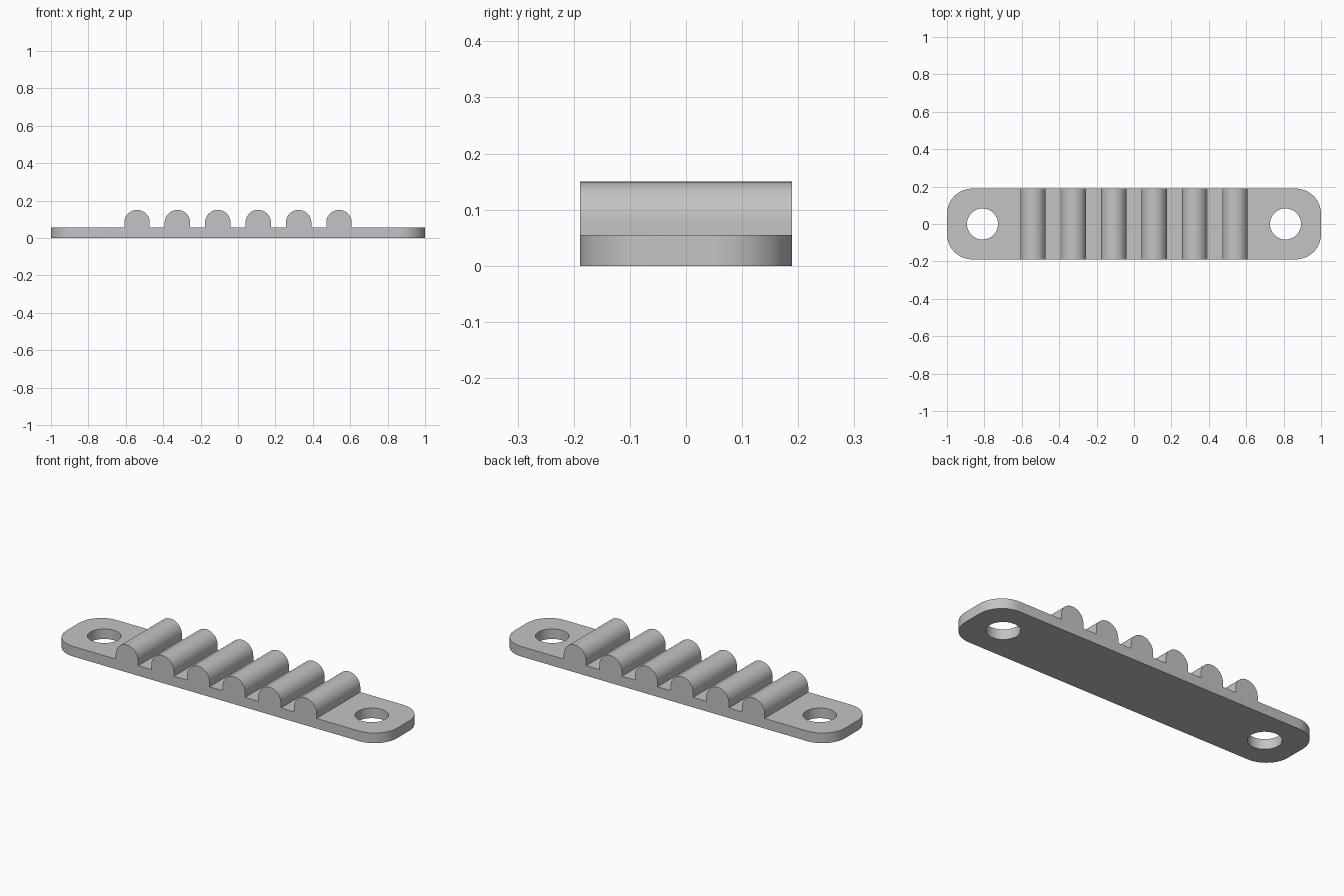
import bpy
import bmesh
from math import cos, sin, pi, radians

HALF_Y = 0.189      # half depth of the strip
PLATE_Z = 0.055     # plate thickness
RIDGE_R = 0.068     # ridge radius
RIDGE_TOP = 0.15
PITCH = 0.216       # ridge spacing
RIDGES = 6
ARC_STEPS = 24
CORNER_R = 0.135
HOLE_X, HOLE_R = 0.81, 0.083

cube = bpy.data.objects.get("Cube")
if cube:
    bpy.data.objects.remove(cube, do_unlink=True)

# Material
grey = bpy.data.materials.new("plain_grey")
grey.use_nodes = True
color = (0.55, 0.55, 0.55, 1)
grey.diffuse_color = color
grey.node_tree.nodes["Principled BSDF"].inputs["Base Color"].default_value = color

# Side profile: flat plate with round-topped ridges
profile = [(-1, 0), (-1, PLATE_Z)]
for i in range(RIDGES):
    cx = (i - (RIDGES - 1) / 2) * PITCH
    profile.append((cx - RIDGE_R, PLATE_Z))
    for k in range(ARC_STEPS + 1):
        a = pi - pi * k / ARC_STEPS
        profile.append((cx + RIDGE_R * cos(a), RIDGE_TOP - RIDGE_R + RIDGE_R * sin(a)))
    profile.append((cx + RIDGE_R, PLATE_Z))
profile += [(1, PLATE_Z), (1, 0)]

# Extrude the profile along y and round the four upright corners
bm = bmesh.new()
face = bm.faces.new([bm.verts.new((x, -HALF_Y, z)) for x, z in profile])
result = bmesh.ops.extrude_face_region(bm, geom=[face])
new_verts = [g for g in result["geom"] if isinstance(g, bmesh.types.BMVert)]
bmesh.ops.translate(bm, verts=new_verts, vec=(0, 2 * HALF_Y, 0))
bmesh.ops.recalc_face_normals(bm, faces=bm.faces)


def is_upright_corner(edge):
    a, b = (v.co for v in edge.verts)
    return abs(a.x) > 0.99 and (a - b).xy.length < 1e-5


corners = [e for e in bm.edges if is_upright_corner(e)]
bmesh.ops.bevel(bm, geom=corners, offset=CORNER_R, offset_type='OFFSET',
                segments=16, profile=0.5, affect='EDGES')
bmesh.ops.recalc_face_normals(bm, faces=bm.faces)
mesh = bpy.data.meshes.new("ridged_strip")
bm.to_mesh(mesh)
bm.free()
mesh.materials.append(grey)
strip = bpy.data.objects.new("ridged_strip", mesh)
bpy.context.collection.objects.link(strip)

# Screw hole at each end
for side in (-1, 1):
    bpy.ops.mesh.primitive_cylinder_add(vertices=64, radius=HOLE_R, depth=0.4,
                                        location=(side * HOLE_X, 0, 0))
    cutter = bpy.context.object
    cutter.name = "hole_cutter"
    cutter.hide_render = True
    cutter.data.materials.append(grey)
    bpy.ops.object.select_all(action='DESELECT')
    strip.select_set(True)
    bpy.context.view_layer.objects.active = strip
    cut = strip.modifiers.new("screw_hole", 'BOOLEAN')
    cut.operation = 'DIFFERENCE'
    cut.solver = 'EXACT'
    cut.object = cutter
    bpy.ops.object.modifier_apply(modifier=cut.name)
    bpy.data.objects.remove(cutter, do_unlink=True)

# Smooth curves, crisp edges
bpy.ops.object.shade_smooth_by_angle(angle=radians(30))
